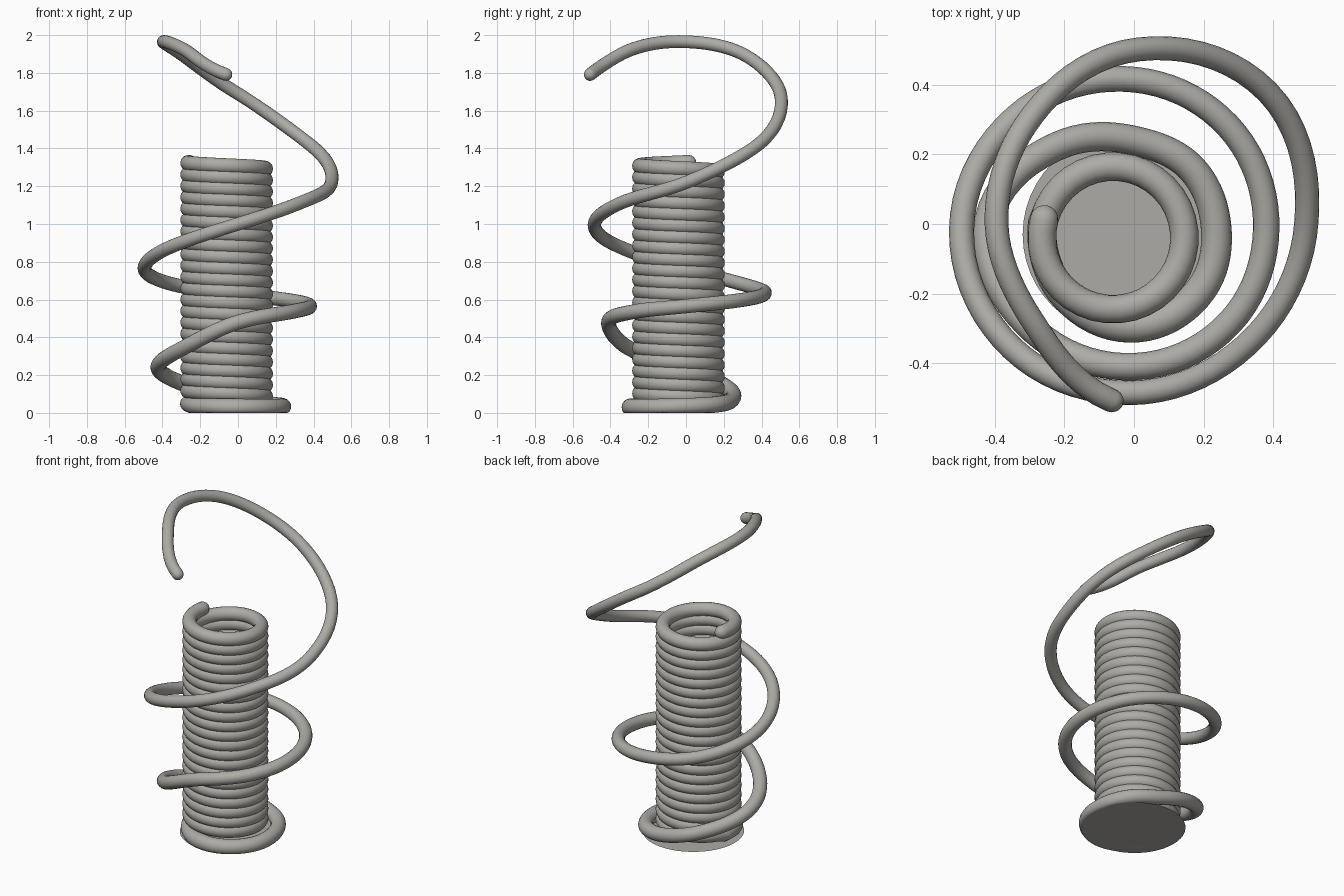
import bpy, bmesh, math
from mathutils import Vector

if "Cube" in bpy.data.objects:
    bpy.data.objects.remove(bpy.data.objects["Cube"])

grey = bpy.data.materials.new("warm_grey")
grey.diffuse_color = (0.42, 0.41, 0.38, 1)
grey.use_nodes = True
grey.node_tree.nodes["Principled BSDF"].inputs["Base Color"].default_value = grey.diffuse_color


def finish(bm, name):
    me = bpy.data.meshes.new(name)
    bm.to_mesh(me)
    bm.free()
    me.materials.append(grey)
    ob = bpy.data.objects.new(name, me)
    bpy.context.collection.objects.link(ob)
    return ob


def sweep(name, path, sides=18):
    """Tube along (point, radius) pairs, round ends, flattened on the floor."""
    def cap(p, d, r):
        return [(p + d * r * math.sin(a), r * math.cos(a))
                for a in (math.radians(x) for x in (25, 50, 70, 86))]
    pts = [p for p, _ in path]
    d0 = (pts[0] - pts[1]).normalized()
    d1 = (pts[-1] - pts[-2]).normalized()
    rings = [(p, r, -d0) for p, r in reversed(cap(pts[0], d0, path[0][1]))]
    for i, (p, r) in enumerate(path):
        t = (pts[min(i + 1, len(pts) - 1)] - pts[max(i - 1, 0)]).normalized()
        rings.append((p, r, t))
    rings += [(p, r, d1) for p, r in cap(pts[-1], d1, path[-1][1])]
    bm = bmesh.new()
    loops = []
    for p, r, t in rings:
        side = t.cross(Vector((0, 0, 1))).normalized()
        up = side.cross(t)
        loop = []
        for k in range(sides):
            a = math.tau * k / sides
            v = p + (side * math.cos(a) + up * math.sin(a)) * r
            v.z = max(v.z, 0)
            loop.append(bm.verts.new(v))
        loops.append(loop)
    for a, b in zip(loops, loops[1:]):
        for k in range(sides):
            n = (k + 1) % sides
            bm.faces.new((a[k], a[n], b[n], b[k]))
    bm.faces.new(loops[0])
    bm.faces.new(loops[-1])
    bmesh.ops.recalc_face_normals(bm, faces=bm.faces)
    for f in bm.faces:
        f.smooth = True
    return finish(bm, name)


path = []

# Tight coil: winds down from the open top
TURNS, STEPS = 21, 36
for i in range(TURNS * STEPS):
    u = i / (TURNS * STEPS)
    a = math.radians(165) + math.tau * TURNS * u
    path.append((Vector((-0.06 + 0.205 * math.cos(a), -0.04 + 0.205 * math.sin(a),
                         1.325 - 1.265 * u)), 0.041))

# Loose spiral: (radius, height) every 45 degrees, starting on the left
keys = [(.265, .05), (.285, .035), (.295, .03), (.27, .03), (.235, .035),
        (.23, .045), (.24, .068), (.315, .13), (.42, .23), (.42, .34),
        (.41, .48), (.395, .535), (.38, .565), (.39, .595), (.415, .63),
        (.455, .675), (.495, .76), (.50, .88), (.485, 1.0), (.475, 1.115),
        (.495, 1.22), (.54, 1.42), (.50, 1.69), (.425, 1.90), (.395, 1.965),
        (.405, 1.925), (.525, 1.775)]


def spline(u):
    i = min(int(u), len(keys) - 2)
    f = u - i
    p = [Vector(keys[min(max(j, 0), len(keys) - 1)]) for j in range(i - 1, i + 3)]
    return 0.5 * (2 * p[1] + (p[2] - p[0]) * f
                  + (2 * p[0] - 5 * p[1] + 4 * p[2] - p[3]) * f ** 2
                  + (3 * p[1] - p[0] - 3 * p[2] + p[3]) * f ** 3)


END = len(keys) - 1.16
N = 240
for i in range(N + 1):
    u = END * i / N
    r, z = spline(u)
    a = math.pi + u * math.pi / 4
    path.append((Vector((r * math.cos(a), r * math.sin(a), z)),
                 0.034 + 0.014 * (1 - i / N) ** 2 * min(1, 0.5 + i / 30)))
sweep("coiled_wire", path)

# Base plate: single-sided disc facing down
bm = bmesh.new()
ring = [bm.verts.new((-0.03 + 0.29 * math.cos(-math.tau * k / 48),
                      -0.03 + 0.29 * math.sin(-math.tau * k / 48), 0)) for k in range(48)]
bm.faces.new(ring)
finish(bm, "base_plate")
